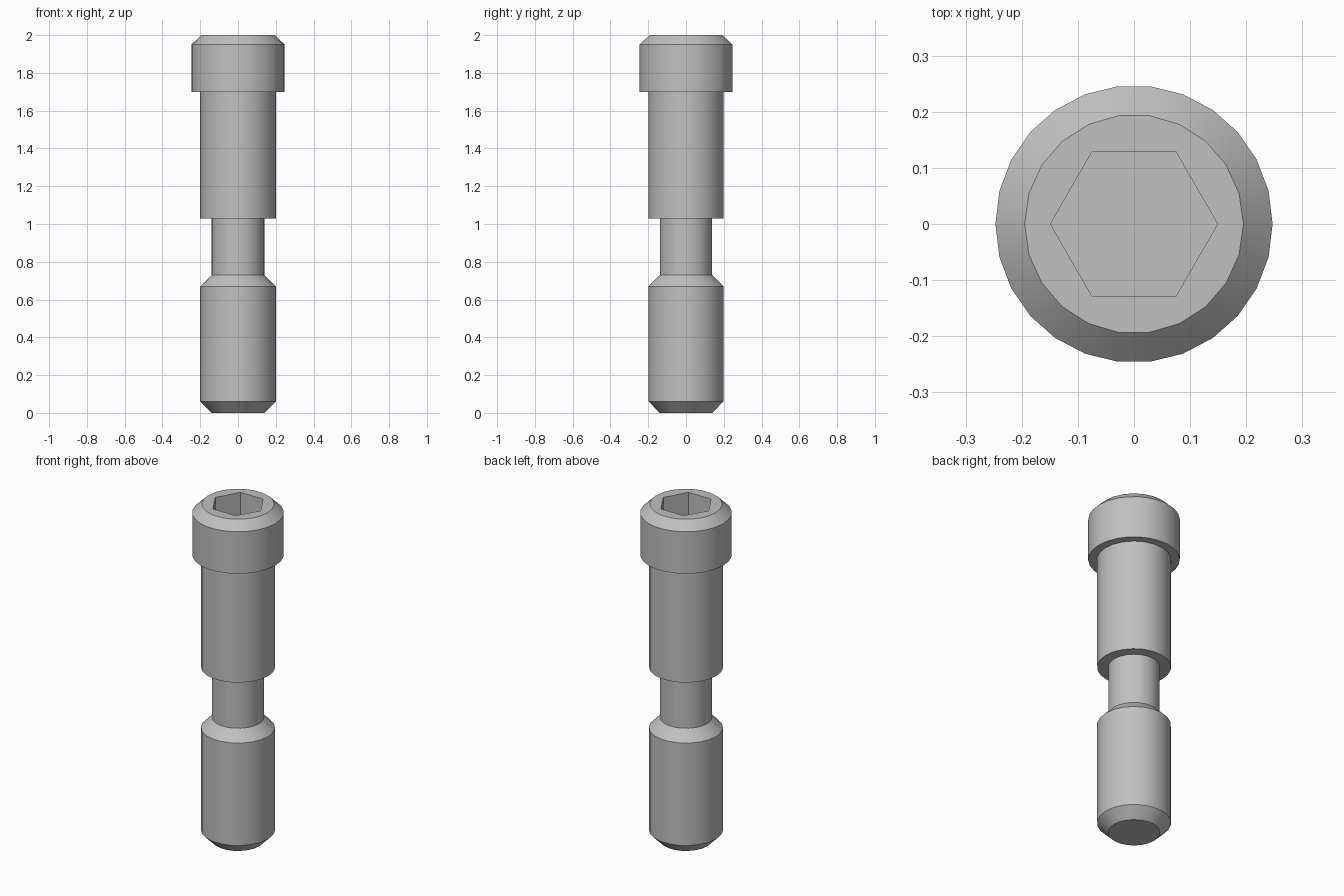
import bpy, bmesh
from math import cos, sin, tau, radians

cube = bpy.data.objects.get("Cube")
if cube:
    bpy.data.objects.remove(cube, do_unlink=True)

steel = bpy.data.materials.new("grey steel")
steel.use_nodes = True
colour = (0.53, 0.53, 0.53, 1)
steel.diffuse_color = colour
steel.node_tree.nodes["Principled BSDF"].inputs["Base Color"].default_value = colour


def ring(bm, radius, z, sides):
    """Loop of vertices around the z axis."""
    return [bm.verts.new((radius * cos(tau * i / sides), radius * sin(tau * i / sides), z))
            for i in range(sides)]


def skin(bm, a, b):
    """Join two loops, which may have different side counts."""
    n, m = len(a), len(b)
    if n == m:
        for i in range(n):
            j = (i + 1) % n
            bm.faces.new((a[i], a[j], b[j], b[i]))
        return
    i = j = 0
    while i < n or j < m:
        if j == m or (i < n and (i + 1) * m <= (j + 1) * n):
            bm.faces.new((a[i], a[(i + 1) % n], b[j % m]))
            i += 1
        else:
            bm.faces.new((a[i % n], b[(j + 1) % m], b[j]))
            j += 1


SHANK, HEAD, HEX = 22, 26, 6
profile = [
    # chamfered lower end
    (0.14, 0.0, SHANK), (0.2, 0.06, SHANK), (0.2, 0.67, SHANK),
    # narrow neck
    (0.14, 0.73, SHANK), (0.14, 1.03, SHANK),
    # upper shank
    (0.2, 1.03, SHANK), (0.2, 1.7, SHANK),
    # head with chamfered rim
    (0.247, 1.7, HEAD), (0.247, 1.95, HEAD), (0.195, 2.0, SHANK),
    # hexagonal socket
    (0.149, 2.0, HEX), (0.149, 1.83, HEX),
]

bm = bmesh.new()
rings = [ring(bm, *p) for p in profile]
for lower, upper in zip(rings, rings[1:]):
    skin(bm, lower, upper)
bm.faces.new(rings[0])
bm.faces.new(rings[-1])
bmesh.ops.recalc_face_normals(bm, faces=bm.faces[:])

mesh = bpy.data.meshes.new("socket_head_bolt")
bm.to_mesh(mesh)
bm.free()
mesh.materials.append(steel)
bolt = bpy.data.objects.new("socket_head_bolt", mesh)
bpy.context.collection.objects.link(bolt)

# Smooth round walls, crisp chamfers and socket
bpy.ops.object.select_all(action="DESELECT")
bolt.select_set(True)
bpy.context.view_layer.objects.active = bolt
bpy.ops.object.shade_smooth_by_angle(angle=radians(30))
